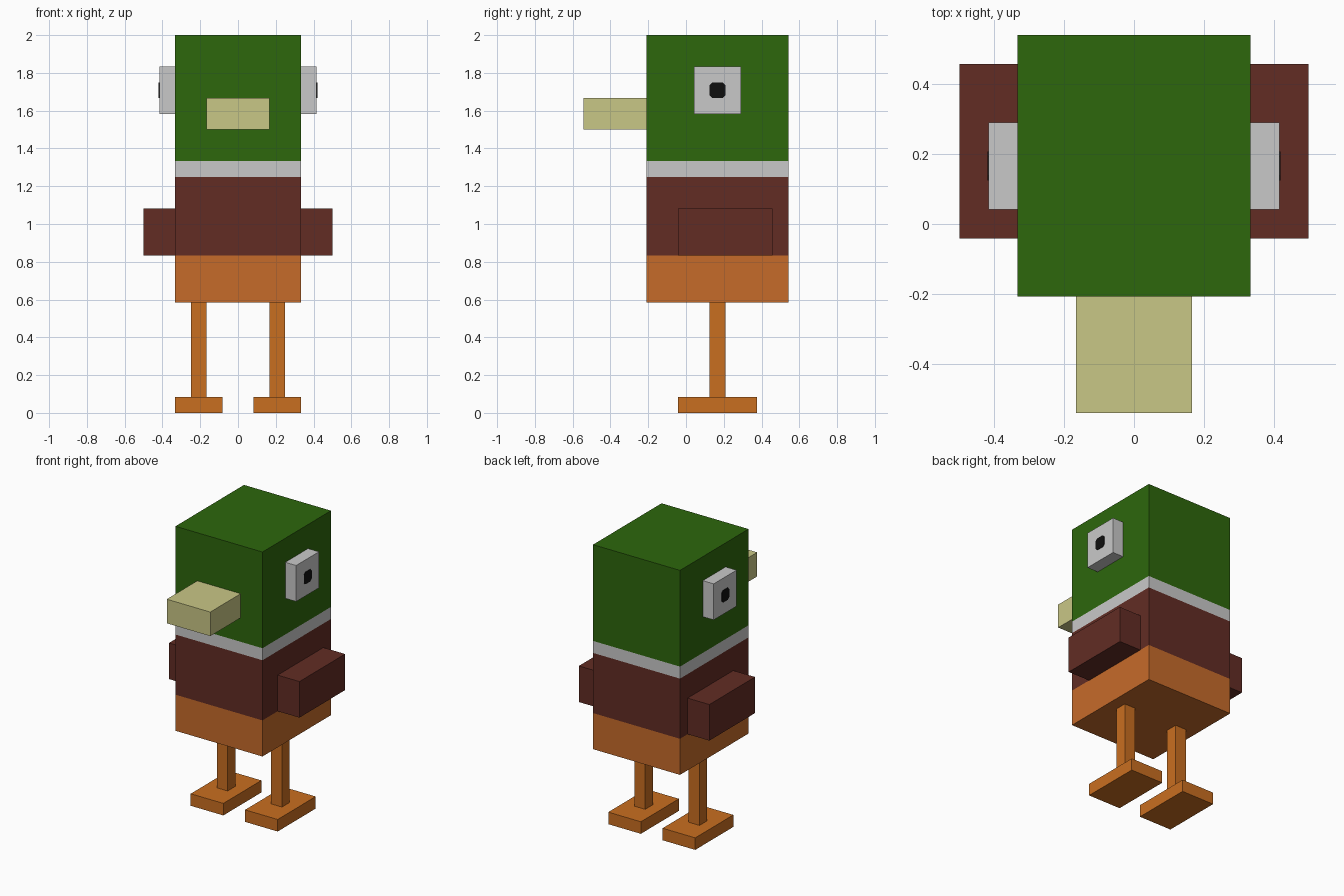
import bpy, bmesh, math
from mathutils import Matrix, Vector

if "Cube" in bpy.data.objects:
    bpy.data.objects.remove(bpy.data.objects["Cube"])

U = 1 / 24  # the model sits on a grid of 24 steps per unit


def material(name, r, g, b):
    lin = [((c / 255 + 0.055) / 1.055) ** 2.4 if c > 10 else c / 255 / 12.92 for c in (r, g, b)]
    m = bpy.data.materials.new(name)
    m.diffuse_color = (*lin, 1)
    m.use_nodes = True
    m.node_tree.nodes["Principled BSDF"].inputs["Base Color"].default_value = m.diffuse_color
    return m


green = material("green", 45, 103, 12)
white = material("off white", 201, 201, 201)
brown = material("chestnut brown", 98, 44, 36)
belly = material("belly orange", 198, 107, 42)
orange = material("leg orange", 201, 110, 32)
cream = material("beak cream", 201, 199, 134)
black = material("black", 15, 15, 15)


def finish(name, bm, *mats):
    me = bpy.data.meshes.new(name)
    bm.to_mesh(me)
    bm.free()
    for m in mats:
        me.materials.append(m)
    ob = bpy.data.objects.new(name, me)
    bpy.context.collection.objects.link(ob)
    return ob


def box_mesh(x, y, z):
    """Box from (min, max) ranges in grid steps."""
    bm = bmesh.new()
    centre = Vector([(a + b) / 2 * U for a, b in (x, y, z)])
    size = [(b - a) * U for a, b in (x, y, z)]
    bmesh.ops.create_cube(bm, size=1, matrix=Matrix.Translation(centre) @ Matrix.Diagonal((*size, 1)))
    return bm


# Body: one block cut into colour bands by height
bands = [20, 30, 32]
bm = box_mesh((-8, 8), (-5, 13), (14, 48))
for h in bands:
    bmesh.ops.bisect_plane(bm, geom=bm.verts[:] + bm.edges[:] + bm.faces[:],
                           plane_co=(0, 0, h * U), plane_no=(0, 0, 1))
for f in bm.faces:
    f.material_index = sum(f.calc_center_median().z > h * U for h in bands)
finish("body", bm, belly, brown, white, green)

# Beak
finish("beak", box_mesh((-4, 4), (-13, -5), (36, 40)), cream)

# Paired parts, given for the +x side
pairs = [
    ("wing", (8, 12), (-1, 11), (20, 26), brown),
    ("eye", (8, 10), (1, 7), (38, 44), white),
    ("leg", (4, 6), (3, 5), (2, 14), orange),
    ("foot", (2, 8), (-1, 9), (0, 2), orange),
]
for side, s in (("right", 1), ("left", -1)):
    for part, x, y, z, mat in pairs:
        finish(f"{side}_{part}", box_mesh(sorted(s * v for v in x), y, z), mat)
    # Pupil: thin square plate with clipped corners
    bm = box_mesh(sorted((s * 10, s * 10.08)), (3, 5), (40, 42))
    corners = [e for e in bm.edges if abs((e.verts[0].co - e.verts[1].co).x) > 0.001]
    bmesh.ops.bevel(bm, geom=corners, offset=0.35 * U, segments=1, affect='EDGES')
    finish(f"{side}_pupil", bm, black)
